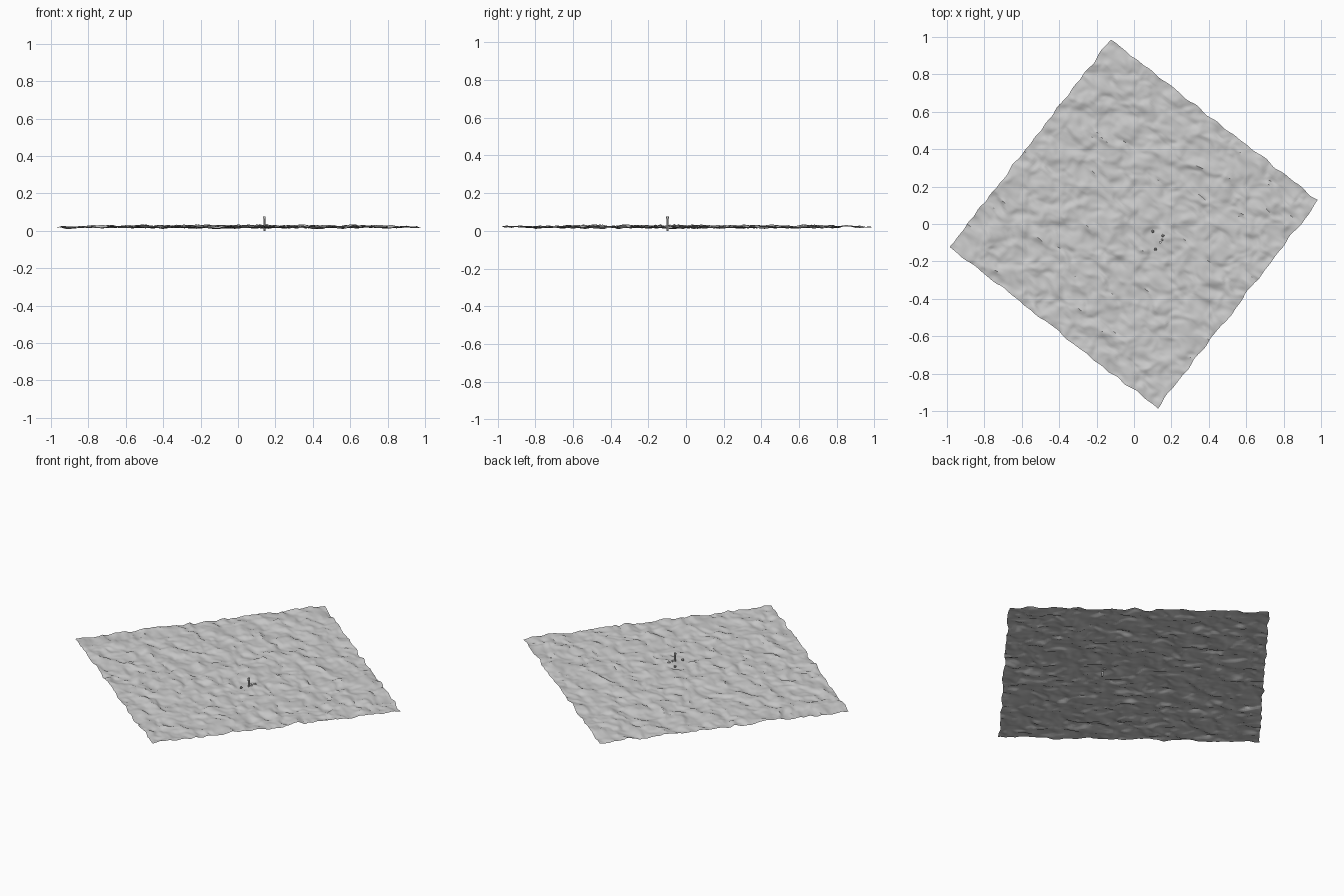
import bpy, bmesh, math
from mathutils import Vector, Matrix, noise

if "Cube" in bpy.data.objects:
    bpy.data.objects.remove(bpy.data.objects["Cube"])

SIDE = 1.405
ROT = Matrix.Rotation(math.radians(-37.8), 3, 'Z')


def smooth(obj, angle):
    bpy.ops.object.select_all(action='DESELECT')
    obj.select_set(True)
    bpy.context.view_layer.objects.active = obj
    bpy.ops.object.shade_smooth_by_angle(angle=math.radians(angle))


def rough(p):
    # chunky layered noise with small terraces, stretched along one edge
    q = Vector((p.x * 11, p.y * 17, 0.3))
    q += 0.5 * noise.noise_vector(q * 0.6)
    h = 0.013 * noise.noise(q) + 0.006 * noise.noise(q * 2.3)
    step = 0.009
    f = h / step
    t = f - math.floor(f)
    terrace = (math.floor(f) + t ** 3) * step
    return max(-0.015, min(0.013, 0.6 * h + 0.4 * terrace))


# rough ground: one open sheet, turned so its corners point along the axes
bm = bmesh.new()
bmesh.ops.create_grid(bm, x_segments=130, y_segments=130, size=SIDE / 2)
for v in bm.verts:
    p = v.co.copy()
    d = noise.noise_vector(Vector((p.x * 13, p.y * 13, 5.1)))
    v.co = ROT @ Vector((p.x + 0.012 * d.x, p.y + 0.012 * d.y, 0.0225 + rough(p)))
mesh = bpy.data.meshes.new("rough_ground")
bm.to_mesh(mesh)
bm.free()
ground = bpy.data.objects.new("rough_ground", mesh)
bpy.context.collection.objects.link(ground)
smooth(ground, 40)


def post(name, x, y, top, radius, bottom=0.0):
    bpy.ops.mesh.primitive_cylinder_add(vertices=10, radius=radius, depth=top - bottom,
                                        location=(x, y, (top + bottom) / 2))
    bpy.context.object.name = name
    smooth(bpy.context.object, 40)


# tall marker with a slightly wider cap
post("tall_post", 0.141, -0.098, 0.070, 0.005)
post("post_cap", 0.141, -0.098, 0.076, 0.007, 0.067)

# small stones scattered round the marker
for i, (x, y, r) in enumerate([(0.155, -0.062, 0.009), (0.115, -0.135, 0.008),
                               (0.10, -0.04, 0.008), (0.15, -0.085, 0.007)]):
    bpy.ops.mesh.primitive_ico_sphere_add(subdivisions=1, radius=r, location=(x, y, 0.028))
    bpy.context.object.name = f"small_stone_{i + 1}"
